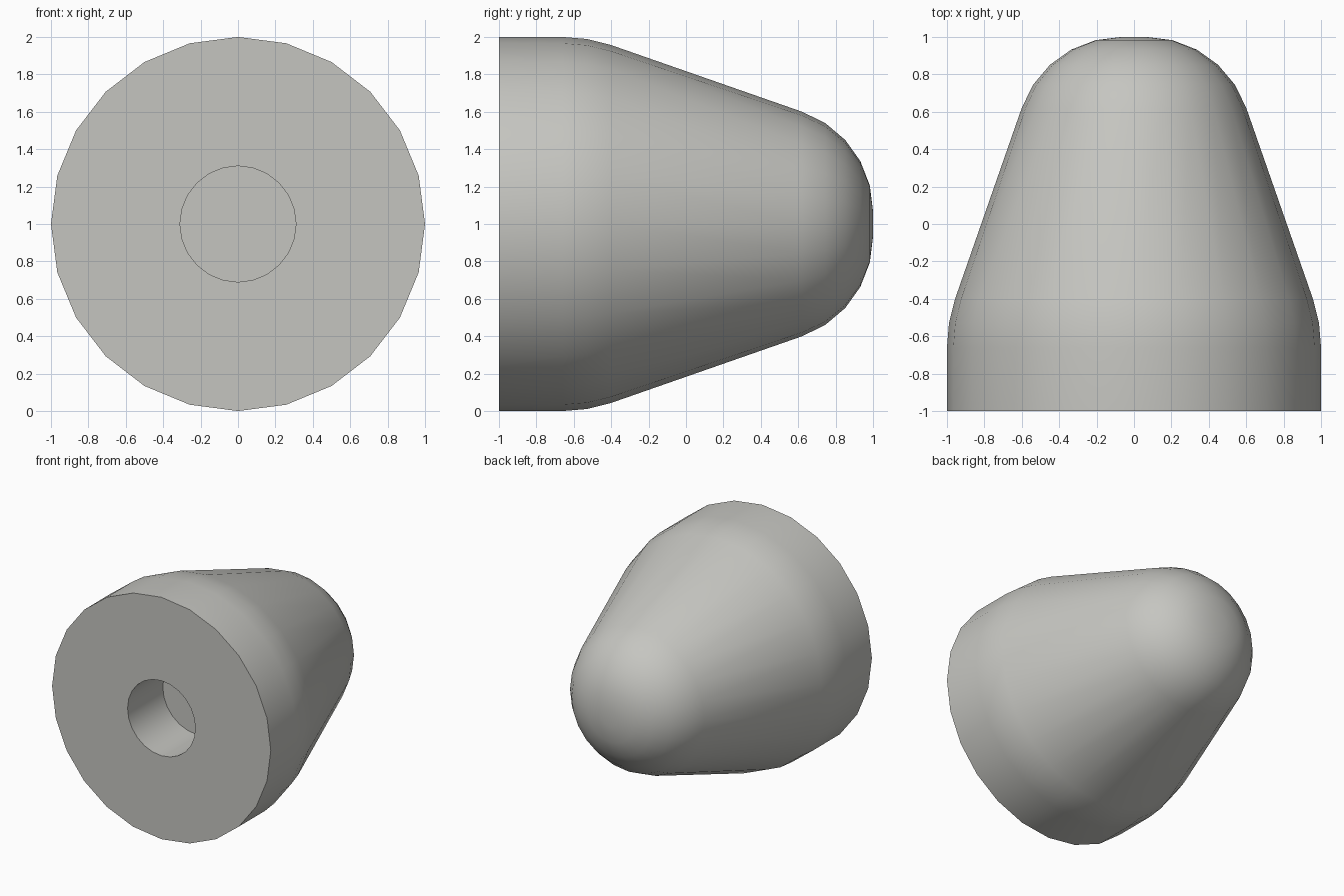
import bpy, bmesh, math
from mathutils import Matrix

if "Cube" in bpy.data.objects:
    bpy.data.objects.remove(bpy.data.objects["Cube"])

SIDES = 24

grey = bpy.data.materials.new("light_grey")
grey.diffuse_color = (0.56, 0.56, 0.53, 1)
grey.use_nodes = True
grey.node_tree.nodes["Principled BSDF"].inputs["Base Color"].default_value = grey.diffuse_color


def fillet(cy, cr, radius, start, end, steps):
    """Arc of (y, r) points; angles are degrees away from the radial direction."""
    angles = [math.radians(start + (end - start) * i / steps) for i in range(steps + 1)]
    return [(cy + radius * math.sin(a), cr + radius * math.cos(a)) for a in angles]


# Half profile: blind hole, flat base, rounded shoulder, taper, rounded nose
hole = [(-0.54, 0), (-0.54, 0.31), (-1, 0.31)]
base = [(-1, 1)]
shoulder = fillet(-0.66, 0.2, 0.8, 0, 18.9, 2)
nose = fillet(0.437, 0.068, 0.563, 18.9, 90, 5)
profile = hole + base + shoulder + nose + [(1, 0)]

# Revolve the profile about the y axis
bm = bmesh.new()
verts = [bm.verts.new((0, y, r)) for y, r in profile]
edges = [bm.edges.new(pair) for pair in zip(verts, verts[1:])]
bmesh.ops.spin(bm, geom=verts + edges, cent=(0, 0, 0), axis=(0, 1, 0),
               angle=2 * math.pi, steps=SIDES, use_merge=False)
bmesh.ops.remove_doubles(bm, verts=bm.verts, dist=0.0005)
bmesh.ops.recalc_face_normals(bm, faces=bm.faces)
bmesh.ops.transform(bm, matrix=Matrix.Translation((0, 0, 1)), verts=bm.verts)

mesh = bpy.data.meshes.new("tapered_bumper")
bm.to_mesh(mesh)
bm.free()
mesh.materials.append(grey)
bumper = bpy.data.objects.new("tapered_bumper", mesh)
bpy.context.collection.objects.link(bumper)

# Smooth curved sides, crisp base and hole rims
bpy.context.view_layer.objects.active = bumper
bumper.select_set(True)
bpy.ops.object.shade_smooth_by_angle(angle=math.radians(30))
